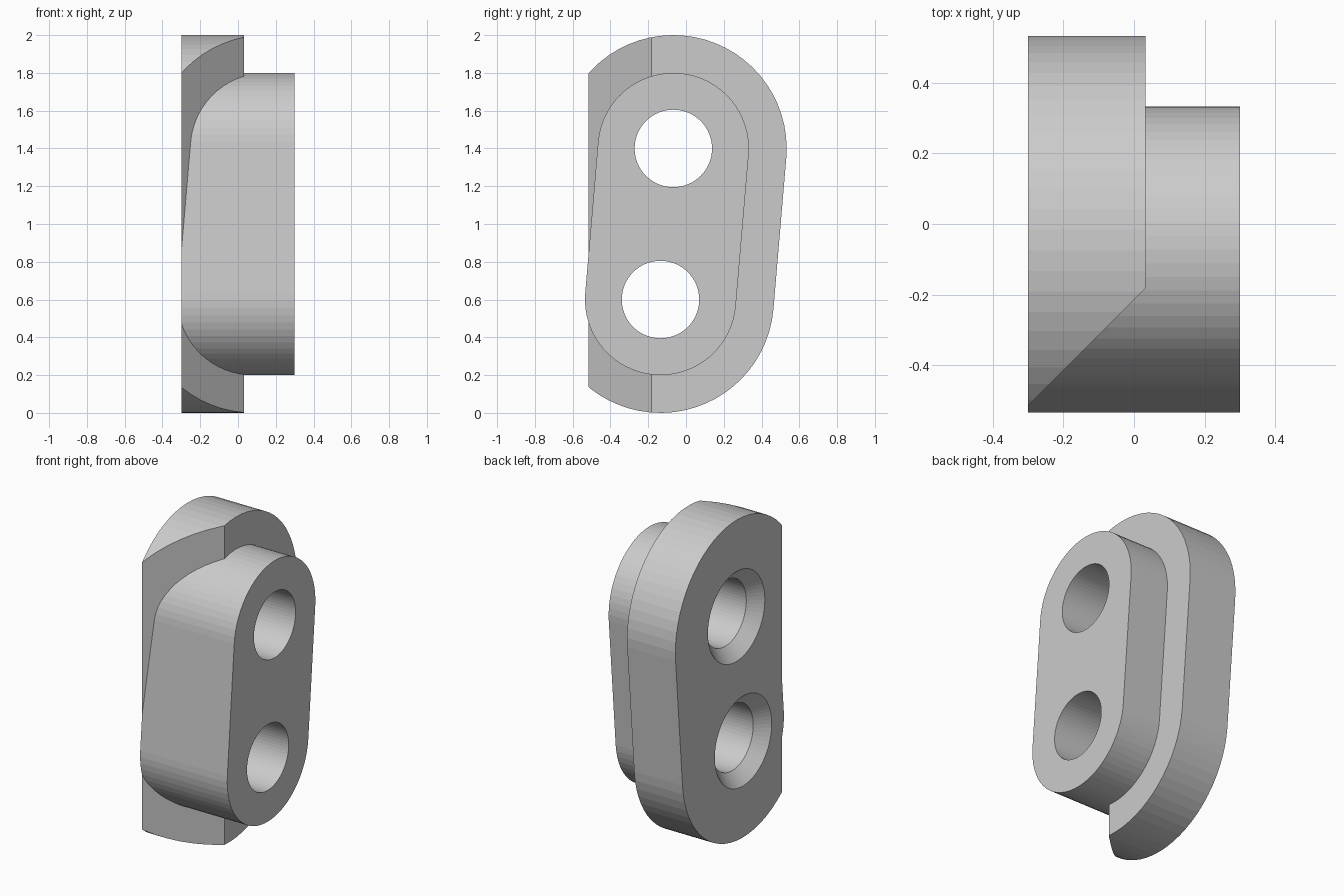
import bpy, bmesh, math
from mathutils import Vector

if "Cube" in bpy.data.objects:
    bpy.data.objects.remove(bpy.data.objects["Cube"])

TOP, LOW = (-0.067, 1.4), (-0.135, 0.6)      # hole centres (y, z)
X0, X1, X2 = -0.3, 0.033, 0.3                # back face, flange face, boss face
HALF = 32                                    # segments per half circle


def finish(name, bm):
    bmesh.ops.recalc_face_normals(bm, faces=bm.faces)
    mesh = bpy.data.meshes.new(name)
    bm.to_mesh(mesh)
    bm.free()
    ob = bpy.data.objects.new(name, mesh)
    bpy.context.collection.objects.link(ob)
    return ob


def loft(rings):
    """Closed solid through matching rings of points."""
    bm = bmesh.new()
    vs = [[bm.verts.new(p) for p in r] for r in rings]
    for a, b in zip(vs, vs[1:]):
        for i in range(len(a)):
            j = (i + 1) % len(a)
            bm.faces.new((a[i], a[j], b[j], b[i]))
    bm.faces.new(vs[0])
    bm.faces.new(vs[-1])
    return bm


def slot(x, r):
    """Slanted slot outline around both hole centres."""
    start = math.atan2(TOP[1] - LOW[1], TOP[0] - LOW[0]) - math.pi / 2
    pts = []
    for (cy, cz), a0 in ((TOP, start), (LOW, start + math.pi)):
        for i in range(HALF + 1):
            a = a0 + math.pi * i / HALF
            pts.append((x, cy + r * math.cos(a), cz + r * math.sin(a)))
    return pts


def circle(x, r, c):
    n = 2 * HALF
    return [(x, c[0] + r * math.cos(2 * math.pi * i / n),
             c[1] + r * math.sin(2 * math.pi * i / n)) for i in range(n)]


def boolean(ob, other, op):
    m = ob.modifiers.new(op.lower(), 'BOOLEAN')
    m.object, m.operation, m.solver = other, op, 'EXACT'
    bpy.context.view_layer.objects.active = ob
    bpy.ops.object.modifier_apply(modifier=m.name)
    bpy.data.objects.remove(other)


# Flange, with its front side cut away at 45 degrees
bm = loft([slot(X0, 0.6), slot(X1, 0.6)])
cut = bmesh.ops.bisect_plane(bm, geom=bm.verts[:] + bm.edges[:] + bm.faces[:],
                             plane_co=Vector((X0, -0.515, 0)),
                             plane_no=Vector((1, -1, 0)), clear_outer=True)
bmesh.ops.contextual_create(
    bm, geom=[e for e in cut['geom_cut'] if isinstance(e, bmesh.types.BMEdge)])
bmesh.ops.holes_fill(bm, edges=bm.edges[:], sides=0)
plate = finish("slotted_plate", bm)

# Boss running through the full depth
boolean(plate, finish("boss", loft([slot(X0, 0.4), slot(X2, 0.4)])), 'UNION')

# Two countersunk through holes
for c in (TOP, LOW):
    hole = loft([circle(X0 - 0.02, 0.3, c), circle(X0 + 0.075, 0.205, c),
                 circle(X2 + 0.1, 0.205, c)])
    boolean(plate, finish("hole_cutter", hole), 'DIFFERENCE')
